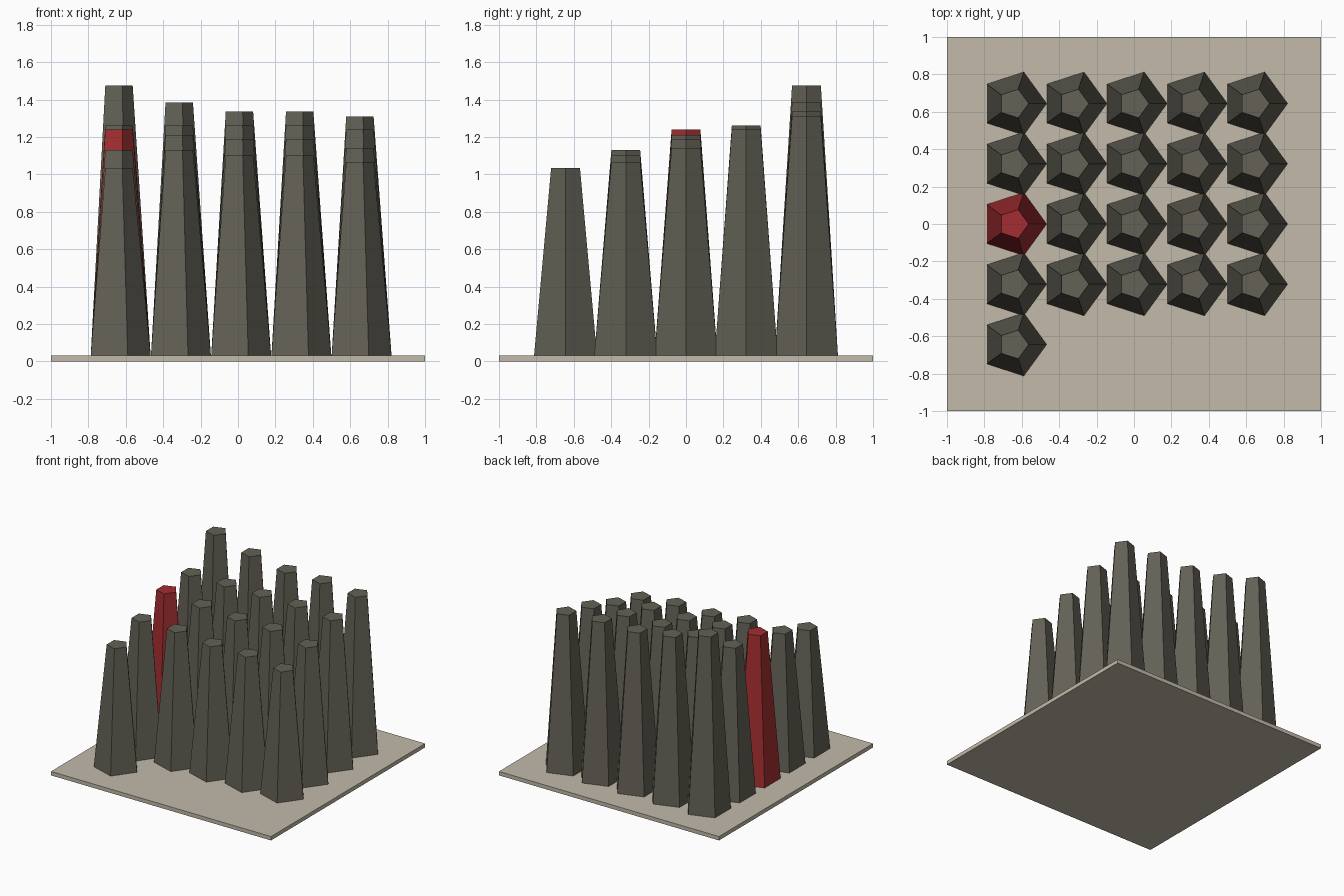
import bpy
import bmesh
from math import cos, sin, tau

if "Cube" in bpy.data.objects:
    bpy.data.objects.remove(bpy.data.objects["Cube"], do_unlink=True)


def make_material(name, colour):
    mat = bpy.data.materials.new(name)
    mat.use_nodes = True
    mat.diffuse_color = (*colour, 1)
    mat.node_tree.nodes["Principled BSDF"].inputs["Base Color"].default_value = (*colour, 1)
    return mat


tan = make_material("tan", (0.54, 0.49, 0.40))
grey = make_material("olive grey", (0.125, 0.120, 0.092))
red = make_material("dark red", (0.37, 0.027, 0.030))


def make_frustum(name, sides, x, y, low, high, low_radius, high_radius, mat, turn=0):
    """Closed tapered prism with one corner at the turn angle."""
    bm = bmesh.new()
    angles = [turn + tau * i / sides for i in range(sides)]
    bottom, top = (
        [bm.verts.new((r * cos(a), r * sin(a), z)) for a in angles]
        for r, z in ((low_radius, 0), (high_radius, high - low)))
    bm.faces.new(bottom[::-1])
    bm.faces.new(top)
    for i in range(sides):
        j = (i + 1) % sides
        bm.faces.new((bottom[i], bottom[j], top[j], top[i]))
    mesh = bpy.data.meshes.new(name)
    bm.to_mesh(mesh)
    bm.free()
    mesh.materials.append(mat)
    obj = bpy.data.objects.new(name, mesh)
    obj.location = (x, y, low)
    bpy.context.collection.objects.link(obj)
    return obj


# Square base plate
plate_top = 0.032
make_frustum("base_plate", 4, 0, 0, 0, plate_top, 2 ** 0.5, 2 ** 0.5, tan, tau / 8)

# Tapered five-sided columns, tallest row at the back; one is highlighted
pitch = 0.322
row_tops = [
    (1.475, 1.385, 1.335, 1.335, 1.31),
    (1.26, 1.26, 1.26, 1.26, 1.24),
    (1.24, 1.21, 1.19, 1.19, 1.14),
    (1.13, 1.13, 1.10, 1.10, 1.065),
    (1.035,),
]
for row, tops in enumerate(row_tops):
    for col, top in enumerate(tops):
        marked = (row, col) == (2, 0)
        name = "highlighted_column" if marked else f"column_{row + 1}_{col + 1}"
        make_frustum(name, 5, (col - 2) * pitch, (2 - row) * pitch, plate_top, top,
                     0.177, 0.081, red if marked else grey)
